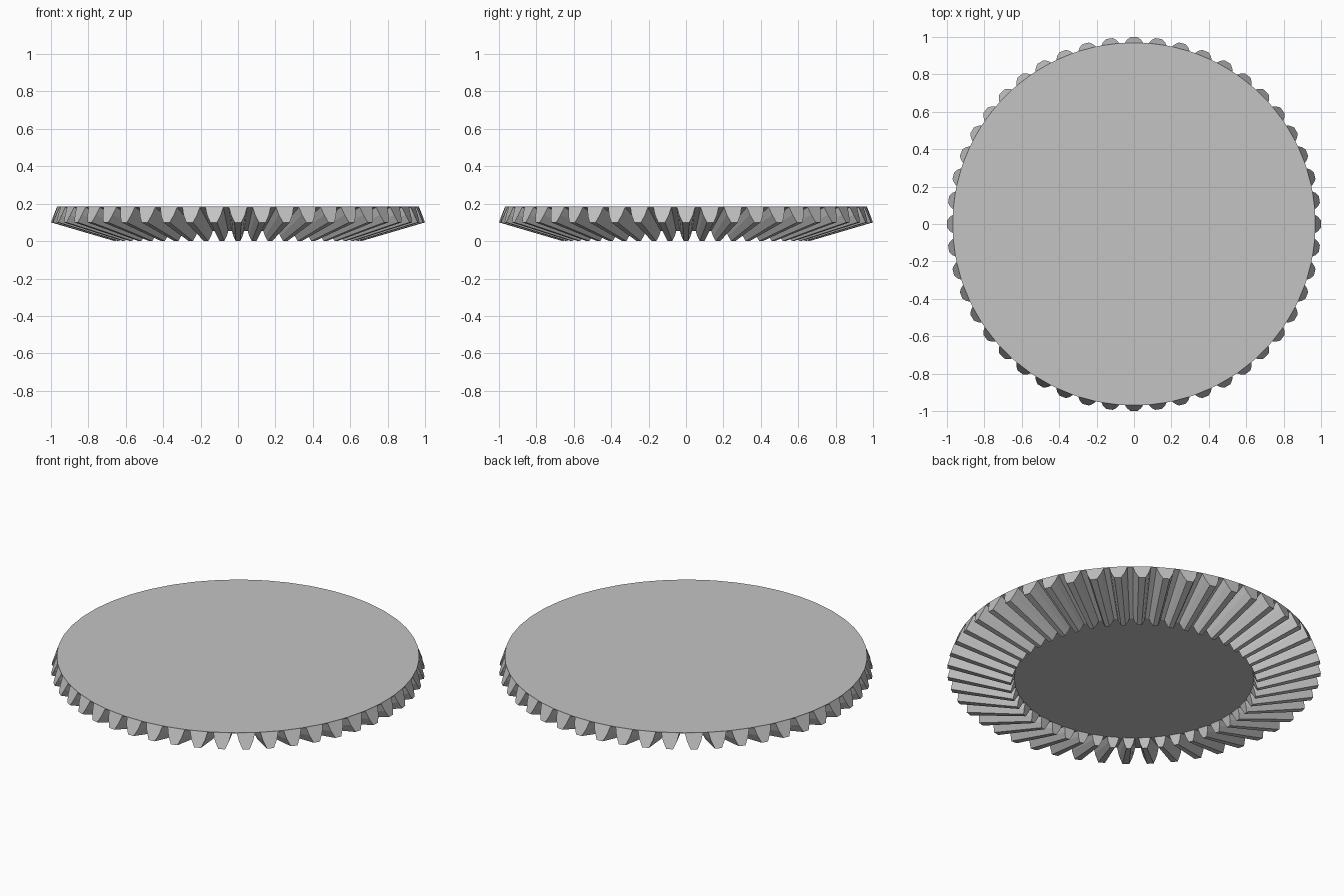
import bpy, bmesh
from math import sin, cos, tau
from mathutils import Vector

cube = bpy.data.objects.get("Cube")
if cube:
    bpy.data.objects.remove(cube)

TEETH = 48
TOP = 0.185
APEX = Vector((0, 0, -0.194))   # all tooth edges run towards this point
INNER = 0.66                    # inner end as a fraction of the way from the apex
# Half tooth: (radius, height, half width as a fraction of the pitch)
HALF = [(0.97, 0.181, 0.38), (0.986, 0.14, 0.29), (1.0, 0.10, 0.14)]
PROFILE = [(r, z, -w) for r, z, w in HALF] + [(r, z, w) for r, z, w in reversed(HALF)]

steel = bpy.data.materials.new("steel grey")
steel.use_nodes = True
colour = (0.55, 0.55, 0.55, 1)
steel.diffuse_color = colour
steel.node_tree.nodes["Principled BSDF"].inputs["Base Color"].default_value = colour


def polar(radius, z, turn):
    angle = tau * turn / TEETH
    return Vector((radius * cos(angle), radius * sin(angle), z))


bm = bmesh.new()
outer, inner, rim = [], [], []
for i in range(TEETH):
    points = [polar(r, z, i + w) for r, z, w in PROFILE]
    outer.append([bm.verts.new(p) for p in points])
    inner.append([bm.verts.new(APEX.lerp(p, INNER)) for p in points])
    rim.append([bm.verts.new((points[k].x, points[k].y, TOP)) for k in (0, -1)])

for i in range(TEETH):
    o, n, t = outer[i], inner[i], rim[i]
    j = (i + 1) % TEETH
    # Tooth flanks and crest
    for k in range(len(o) - 1):
        bm.faces.new((o[k], n[k], n[k + 1], o[k + 1]))
    # Tooth ends
    bm.faces.new(o)
    bm.faces.new(n)
    # Valley to the next tooth, and the thin rim
    bm.faces.new((o[-1], n[-1], inner[j][0], outer[j][0]))
    bm.faces.new((t[0], t[1], o[-1], o[0]))
    bm.faces.new((t[1], rim[j][0], outer[j][0], o[-1]))

# Back plate and recessed floor
bm.faces.new([v for pair in rim for v in pair])
bm.faces.new([v for ring in inner for v in (ring[0], ring[-1])])
bmesh.ops.recalc_face_normals(bm, faces=bm.faces)

mesh = bpy.data.meshes.new("bevel_gear")
bm.to_mesh(mesh)
bm.free()
mesh.materials.append(steel)
gear = bpy.data.objects.new("bevel_gear", mesh)
bpy.context.collection.objects.link(gear)
